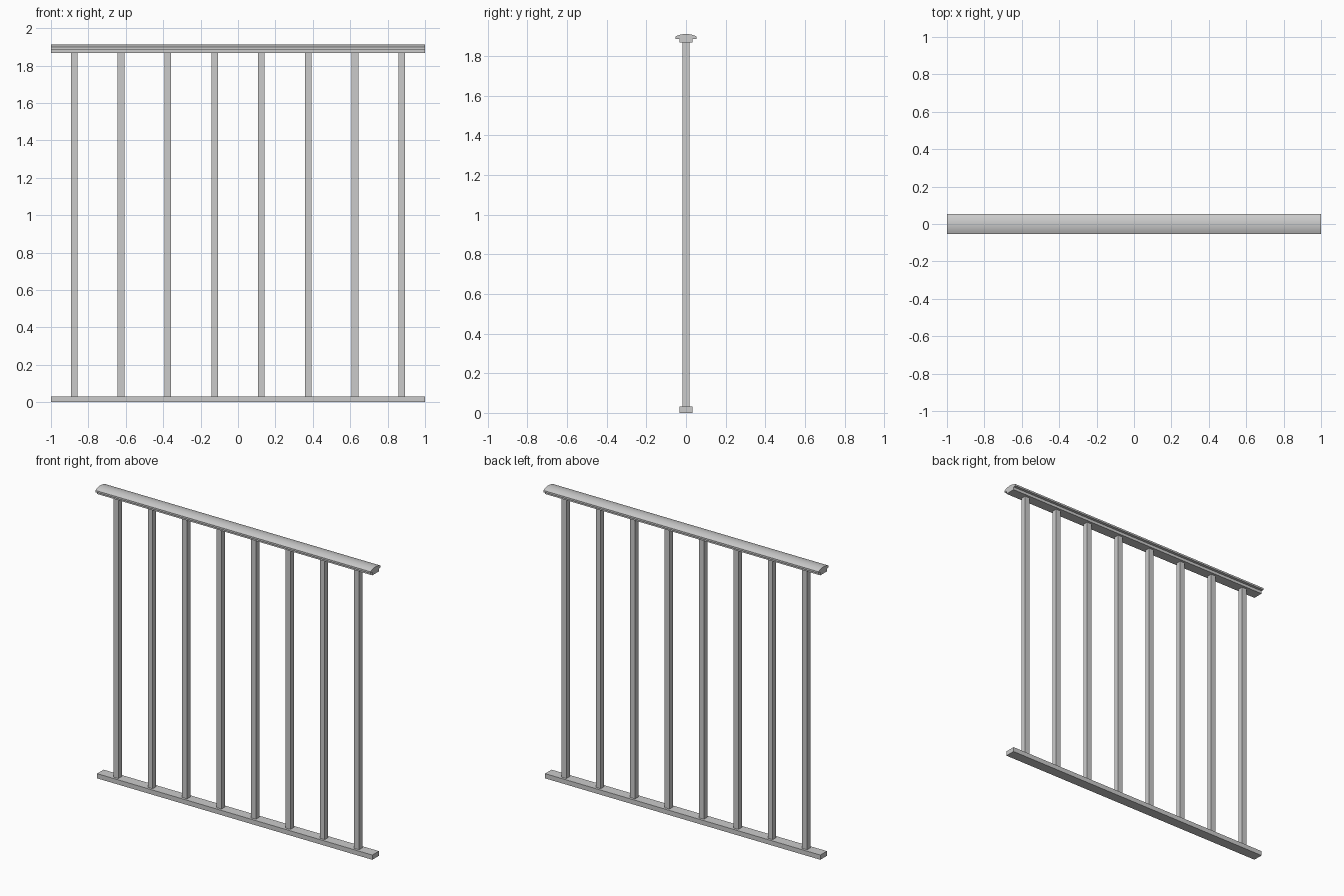
import bpy, math

if "Cube" in bpy.data.objects:
    bpy.data.objects.remove(bpy.data.objects["Cube"])

def extrude_x(name, profile, x0, x1):
    """Sweep a closed (y, z) profile along x."""
    n = len(profile)
    verts = [(x, y, z) for x in (x0, x1) for y, z in profile]
    faces = [(i, i + n, (i + 1) % n + n, (i + 1) % n) for i in range(n)]
    faces += [tuple(range(n)), tuple(range(2 * n - 1, n - 1, -1))]
    mesh = bpy.data.meshes.new(name)
    mesh.from_pydata(verts, [], faces)
    ob = bpy.data.objects.new(name, mesh)
    bpy.context.collection.objects.link(ob)
    bpy.context.view_layer.objects.active = ob
    bpy.ops.object.select_all(action='DESELECT')
    ob.select_set(True)
    bpy.ops.object.mode_set(mode='EDIT')
    bpy.ops.mesh.select_all(action='SELECT')
    bpy.ops.mesh.normals_make_consistent(inside=False)
    bpy.ops.object.mode_set(mode='OBJECT')
    return ob

def box(name, x, half_x, half_y, z0, z1):
    prof = [(-half_y, z0), (half_y, z0), (half_y, z1), (-half_y, z1)]
    return extrude_x(name, prof, x - half_x, x + half_x)

# Bottom rail
box("bottom_rail", 0, 1.0, 0.034, 0.0, 0.031)

# Handrail: narrow foot below a wider cap with a gently crowned top
foot, cap = 0.034, 0.053
z_foot, z_under, z_edge, z_top = 1.868, 1.887, 1.899, 1.912
profile = [(-foot, z_foot), (foot, z_foot), (foot, z_under), (cap, z_under)]
steps = 8
for i in range(steps + 1):
    t = 1 - 2 * i / steps
    profile.append((cap * t, z_edge + (z_top - z_edge) * (1 - t * t)))
profile += [(-cap, z_under), (-foot, z_under)]
extrude_x("handrail", profile, -1.0, 1.0)
bpy.ops.object.shade_smooth_by_angle(angle=math.radians(30))

# Eight square balusters
for i in range(8):
    box(f"baluster_{i + 1}", -0.875 + 0.25 * i, 0.018, 0.018, 0.031, 1.868)
